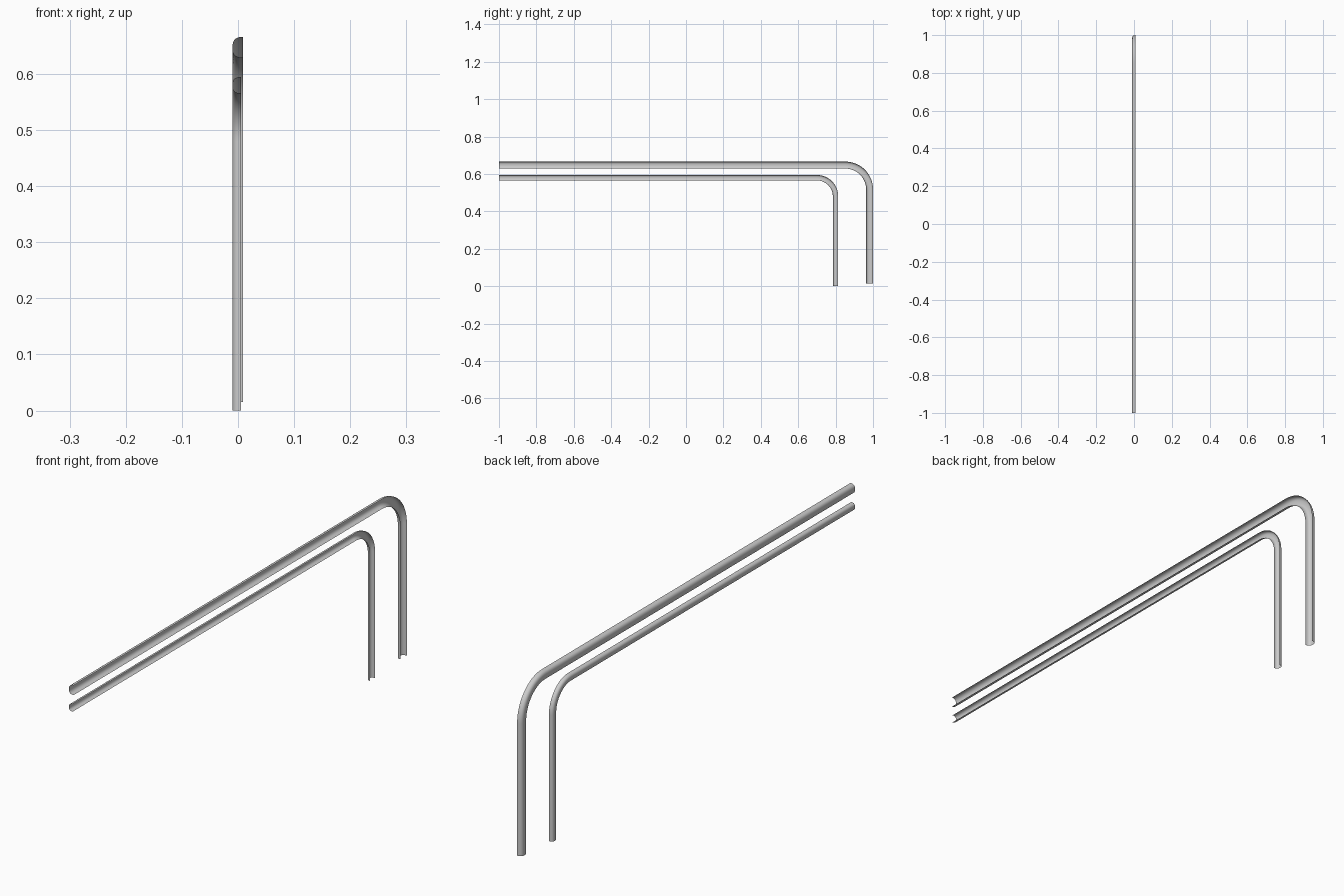
import bpy, bmesh
from math import sin, cos, pi, radians

if "Cube" in bpy.data.objects:
    bpy.data.objects.remove(bpy.data.objects["Cube"])

X_BACK = -0.0098   # plane shared by the backs of both channels


def spow(v, p):
    return (abs(v) ** p) * (1 if v >= 0 else -1)


def channel(name, bar_z, leg_y, foot_z, bend, half, depth, segs=18, sides=16):
    # Centre path in the YZ plane with its outward normal
    path = [(-1.0, bar_z, 0.0, 1.0)]
    cy, cz = leg_y - bend, bar_z - bend
    for i in range(segs + 1):
        a = pi / 2 * (1 - i / segs)
        path.append((cy + bend * cos(a), cz + bend * sin(a), cos(a), sin(a)))
    path.append((leg_y, foot_z, 1.0, 0.0))

    # Rounded half-pipe section, open towards +x
    section = []
    for j in range(sides + 1):
        t = -pi / 2 + pi * j / sides
        section.append((X_BACK + depth * (1 - spow(cos(t), 0.75)),
                        half * spow(sin(t), 0.75)))

    bm = bmesh.new()
    rings = [[bm.verts.new((x, y + ny * n, z + nz * n)) for x, n in section]
             for y, z, ny, nz in path]
    for r0, r1 in zip(rings, rings[1:]):
        for j in range(sides):
            bm.faces.new((r0[j], r1[j], r1[j + 1], r0[j + 1]))
    # Normals point out of the rounded back
    bm.normal_update()
    mid = min(bm.faces, key=lambda f: f.calc_center_median().x)
    if mid.normal.x > 0:
        bmesh.ops.reverse_faces(bm, faces=bm.faces[:])
    me = bpy.data.meshes.new(name)
    bm.to_mesh(me)
    bm.free()
    ob = bpy.data.objects.new(name, me)
    bpy.context.collection.objects.link(ob)
    bpy.ops.object.select_all(action='DESELECT')
    ob.select_set(True)
    bpy.context.view_layer.objects.active = ob
    bpy.ops.object.shade_smooth_by_angle(angle=radians(40))
    return ob


# Large outer trim and small inner trim
channel("outer_trim_channel", 0.6475, 0.9815, 0.015, 0.13, 0.0185, 0.0190)
channel("inner_trim_channel", 0.5800, 0.7995, 0.0, 0.10, 0.0145, 0.0155)
